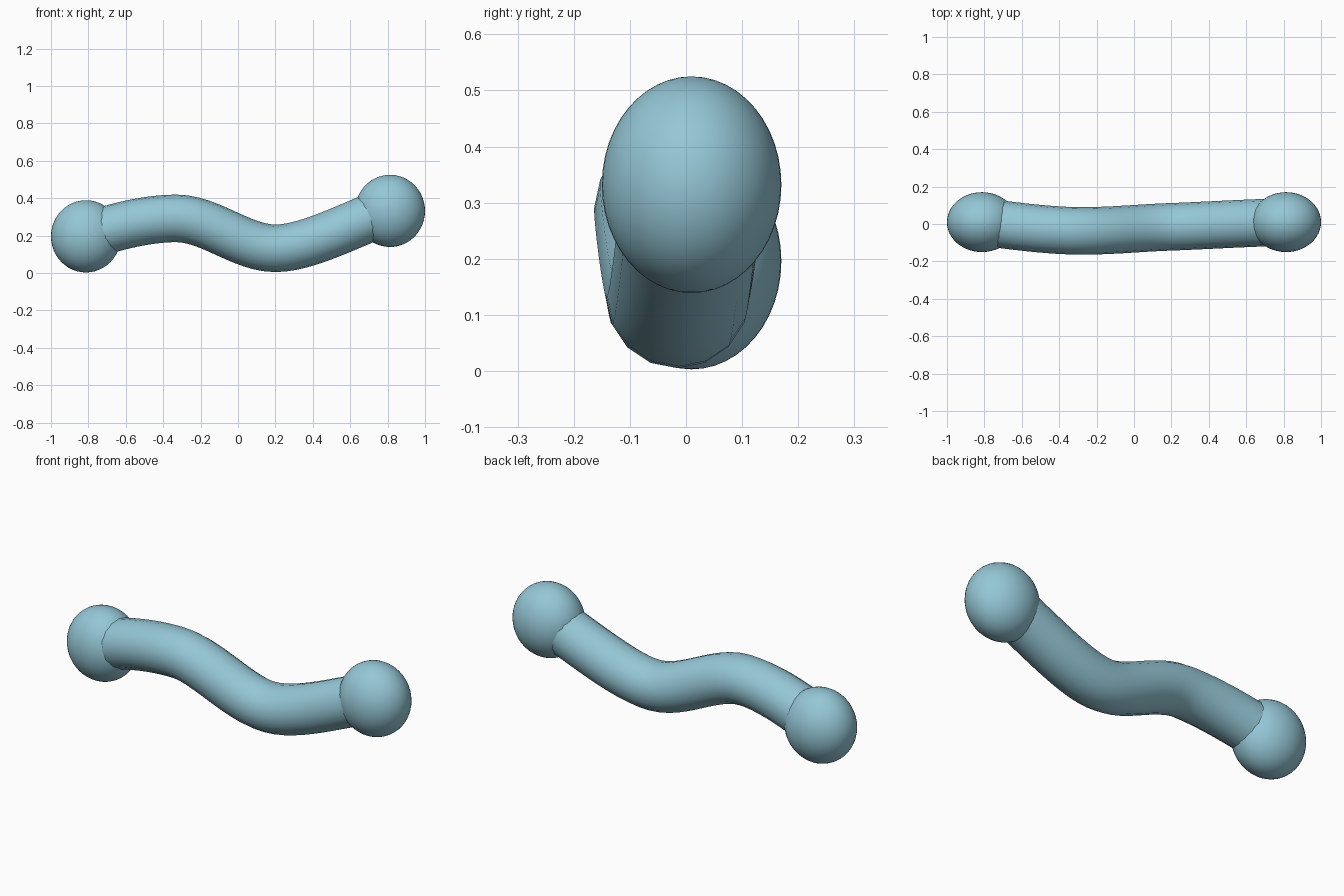
import bpy

if "Cube" in bpy.data.objects:
    bpy.data.objects.remove(bpy.data.objects["Cube"])

mat = bpy.data.materials.new("pale_blue")
mat.diffuse_color = (0.30, 0.57, 0.67, 1)
mat.use_nodes = True
mat.node_tree.nodes["Principled BSDF"].inputs["Base Color"].default_value = mat.diffuse_color


# Rounded end knobs, slightly flattened front to back
def knob(name, loc):
    bpy.ops.mesh.primitive_uv_sphere_add(segments=48, ring_count=24, radius=1, location=loc)
    ob = bpy.context.object
    ob.name = name
    ob.scale = (0.187, 0.16, 0.193)
    bpy.ops.object.transform_apply(location=False, rotation=False, scale=True)
    bpy.ops.object.shade_smooth()
    ob.data.materials.append(mat)


knob("left_knob", (-0.813, 0.01, 0.196))
knob("right_knob", (0.813, 0.01, 0.332))

# Wavy bar: point, left handle, right handle
path = [
    ((-0.80, 0.010, 0.20), (-0.90, 0.02, 0.17), (-0.65, -0.01, 0.25)),
    ((-0.33, -0.036, 0.292), (-0.48, -0.032, 0.292), (-0.15, -0.041, 0.292)),
    ((0.20, -0.015, 0.132), (0.02, -0.021, 0.132), (0.37, -0.009, 0.132)),
    ((0.80, 0.010, 0.332), (0.61, 0.006, 0.262), (0.90, 0.012, 0.37)),
]
curve = bpy.data.curves.new("wavy_bar", 'CURVE')
curve.dimensions = '3D'
curve.bevel_depth = 0.127
curve.bevel_resolution = 6
curve.resolution_u = 12
curve.use_fill_caps = True
spline = curve.splines.new('BEZIER')
spline.bezier_points.add(len(path) - 1)
for p, (co, left, right) in zip(spline.bezier_points, path):
    p.handle_left_type = p.handle_right_type = 'FREE'
    p.co, p.handle_left, p.handle_right = co, left, right
bar = bpy.data.objects.new("wavy_bar", curve)
bpy.context.collection.objects.link(bar)

# Turn the bar into a mesh with smooth shading
bpy.ops.object.select_all(action='DESELECT')
bar.select_set(True)
bpy.context.view_layer.objects.active = bar
bpy.ops.object.convert(target='MESH')
bar = bpy.context.object
bar.name = "wavy_bar"
bpy.ops.object.shade_smooth_by_angle()
bar.data.materials.clear()
bar.data.materials.append(mat)
